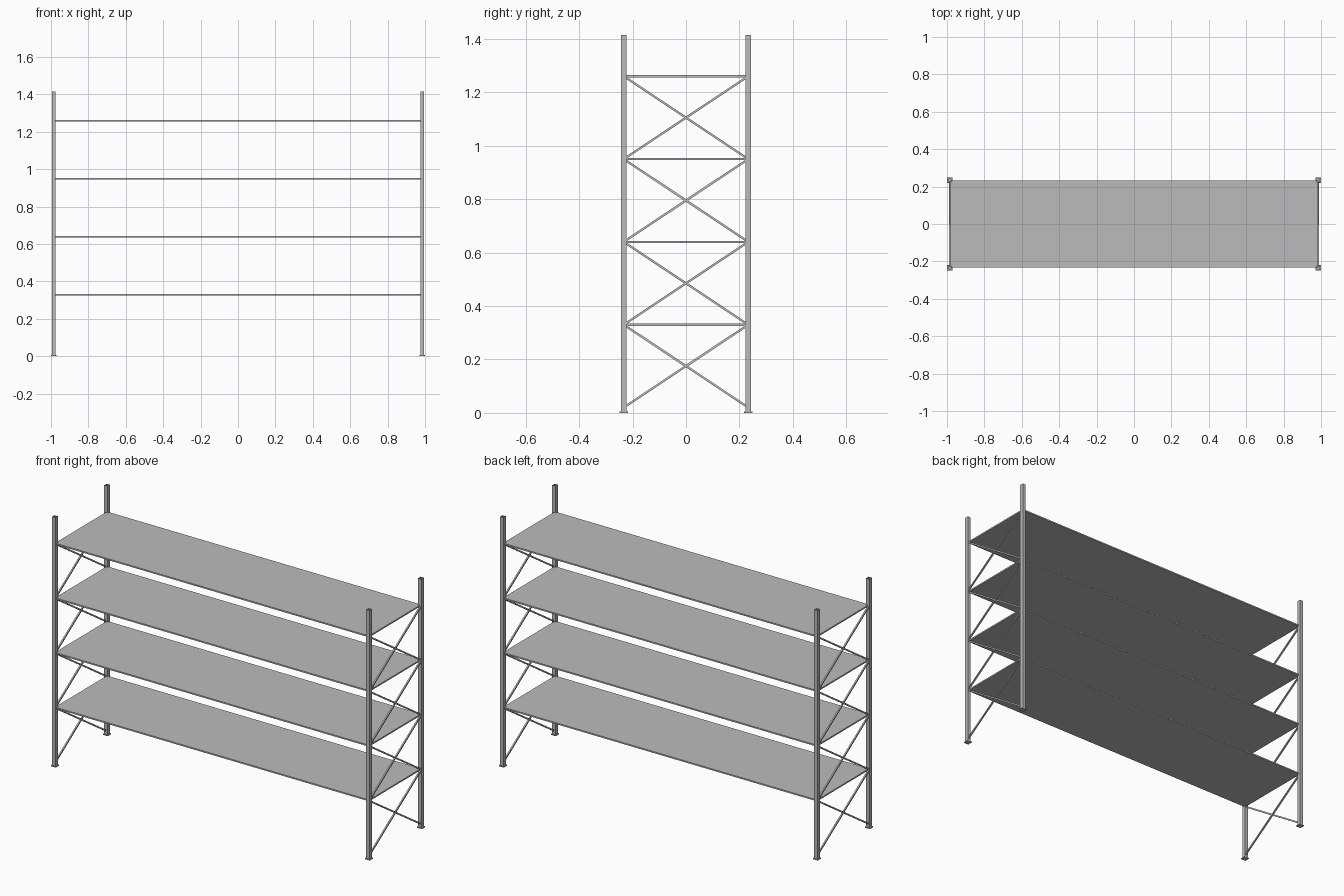
import bpy
import bmesh
from math import atan2, hypot
from mathutils import Matrix, Vector

default = bpy.data.objects.get("Cube")
if default:
    bpy.data.objects.remove(default, do_unlink=True)

HEIGHT = 1.415
POST_X, POST_Y = 0.985, 0.233
POST_W, POST_D = 0.02, 0.022
FOOT, FOOT_H = 0.03, 0.006
BAR = 0.008
FIRST, STEP, LEVELS = 0.33, 0.31, 4

# Galvanised steel finish
steel = bpy.data.materials.new("grey_steel")
steel.use_nodes = True
colour = (0.5, 0.5, 0.5, 1)
steel.diffuse_color = colour
steel.node_tree.nodes["Principled BSDF"].inputs["Base Color"].default_value = colour


def box(name, centre, size, tilt=0.0, open_ends=False):
    """Box tilted about x; open_ends leaves out the top and bottom."""
    bm = bmesh.new()
    bmesh.ops.create_cube(bm, size=1)
    bmesh.ops.scale(bm, vec=size, verts=bm.verts)
    if open_ends:
        bm.normal_update()
        ends = [f for f in bm.faces if abs(f.normal.z) > 0.9]
        bmesh.ops.delete(bm, geom=ends, context='FACES_ONLY')
    bmesh.ops.rotate(bm, verts=bm.verts, matrix=Matrix.Rotation(tilt, 3, 'X'))
    mesh = bpy.data.meshes.new(name)
    bm.to_mesh(mesh)
    bm.free()
    mesh.materials.append(steel)
    obj = bpy.data.objects.new(name, mesh)
    obj.location = Vector(centre)
    bpy.context.collection.objects.link(obj)
    return obj


for sx, side in ((1, "left"), (-1, "right")):
    # Hollow corner posts on square foot plates
    for sy, end in ((-1, "front"), (1, "back")):
        x, y = sx * POST_X, sy * POST_Y
        post = box(f"{end}_{side}_post", (x, y, HEIGHT / 2),
                   (POST_W, POST_D, HEIGHT), open_ends=True)
        wall = post.modifiers.new("wall", 'SOLIDIFY')
        wall.thickness = 0.003
        wall.offset = -1
        wall.use_even_offset = True
        box(f"{end}_{side}_foot", (x, y, FOOT_H / 2), (FOOT, FOOT, FOOT_H))

    # Crossed braces in each bay of the end frame
    length = hypot(2 * POST_Y, STEP) - POST_D
    angle = atan2(STEP, 2 * POST_Y)
    for level in range(LEVELS):
        z = FIRST + STEP * (level - 0.5)
        for slope, kind in ((1, "rising"), (-1, "falling")):
            box(f"{side}_{kind}_brace_{level + 1}",
                (sx * POST_X + slope * 0.001, 0, z),
                (BAR, length, BAR), tilt=slope * angle)

# Full-width shelves
for level in range(LEVELS):
    box(f"shelf_{level + 1}", (0, 0, FIRST + STEP * level),
        (2 * POST_X, 2 * POST_Y, BAR))
